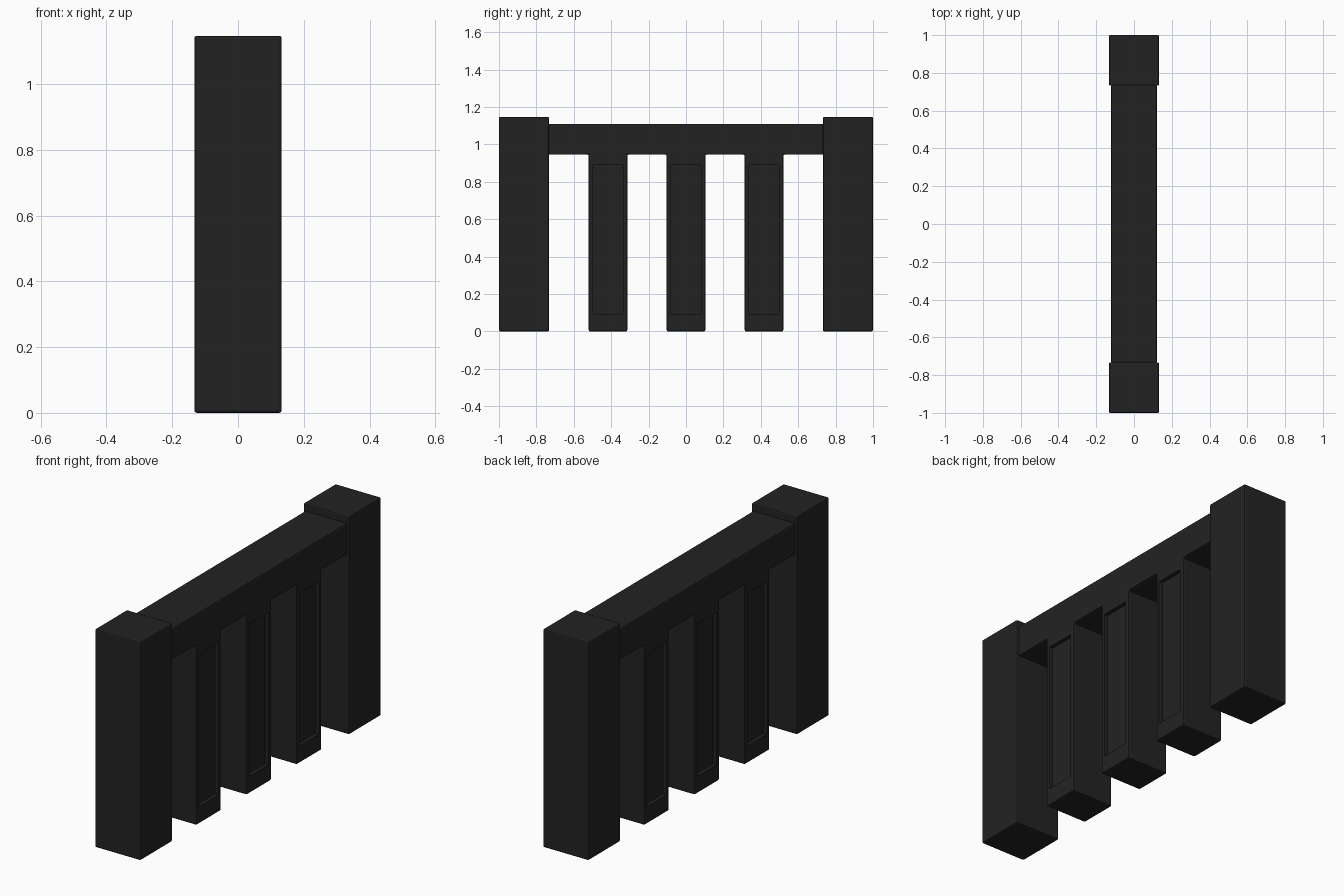
import bpy
import bmesh
from mathutils import Vector, Matrix

if "Cube" in bpy.data.objects:
    bpy.data.objects.remove(bpy.data.objects["Cube"], do_unlink=True)

# Single dark finish
dark = bpy.data.materials.new("charcoal")
colour = (0.0165, 0.0165, 0.0165, 1)
dark.use_nodes = True
dark.diffuse_color = colour
dark.node_tree.nodes["Principled BSDF"].inputs["Base Color"].default_value = colour

HEIGHT, RAIL_TOP, RAIL_BOTTOM = 1.147, 1.11, 0.945
POST_HALF, RAIL_HALF = 0.133, 0.122
PICKETS = (-0.417, 0, 0.417)


def make_object(name, bm):
    bmesh.ops.recalc_face_normals(bm, faces=bm.faces[:])
    mesh = bpy.data.meshes.new(name)
    bm.to_mesh(mesh)
    bm.free()
    mesh.materials.append(dark)
    obj = bpy.data.objects.new(name, mesh)
    bpy.context.collection.objects.link(obj)
    return obj


def box(name, centre, size):
    bm = bmesh.new()
    matrix = Matrix.Translation(centre) @ Matrix.Diagonal((*size, 1))
    bmesh.ops.create_cube(bm, size=1, matrix=matrix)
    return make_object(name, bm)


def soften(obj, width):
    mod = obj.modifiers.new("soft_edges", "BEVEL")
    mod.width = width
    mod.segments = 2
    mod.limit_method = "ANGLE"


# End posts
for name, side in (("front_post", -1), ("back_post", 1)):
    post = box(name, (0, side * 0.866, HEIGHT / 2), (2 * POST_HALF, 0.268, HEIGHT))
    soften(post, 0.008)

# Rail and pickets: one comb outline extruded across x
outline = [(-0.735, RAIL_TOP), (-0.735, RAIL_BOTTOM)]
for y in PICKETS:
    a, b = y - 0.103, y + 0.103
    outline += [(a, RAIL_BOTTOM), (a, 0), (b, 0), (b, RAIL_BOTTOM)]
outline += [(0.735, RAIL_BOTTOM), (0.735, RAIL_TOP)]
bm = bmesh.new()
face = bm.faces.new([bm.verts.new((-RAIL_HALF, y, z)) for y, z in outline])
side = bmesh.ops.extrude_face_region(bm, geom=[face])["geom"]
bmesh.ops.translate(bm, vec=Vector((2 * RAIL_HALF, 0, 0)),
                    verts=[v for v in side if isinstance(v, bmesh.types.BMVert)])
comb = make_object("rail_and_pickets", bm)
soften(comb, 0.007)

# Recessed panels on both sides of every picket
for number, y in enumerate(PICKETS, 1):
    for name, sign in (("left", 1), ("right", -1)):
        cutter = box(f"{name}_panel_cutter_{number}",
                     (sign * (RAIL_HALF + 0.03), y, 0.49), (0.1, 0.16, 0.8))
        cutter.hide_render = True
        cutter.hide_viewport = True
        cutter.display_type = "WIRE"
        mod = comb.modifiers.new("panel_recess", "BOOLEAN")
        mod.operation = "DIFFERENCE"
        mod.solver = "EXACT"
        mod.object = cutter
